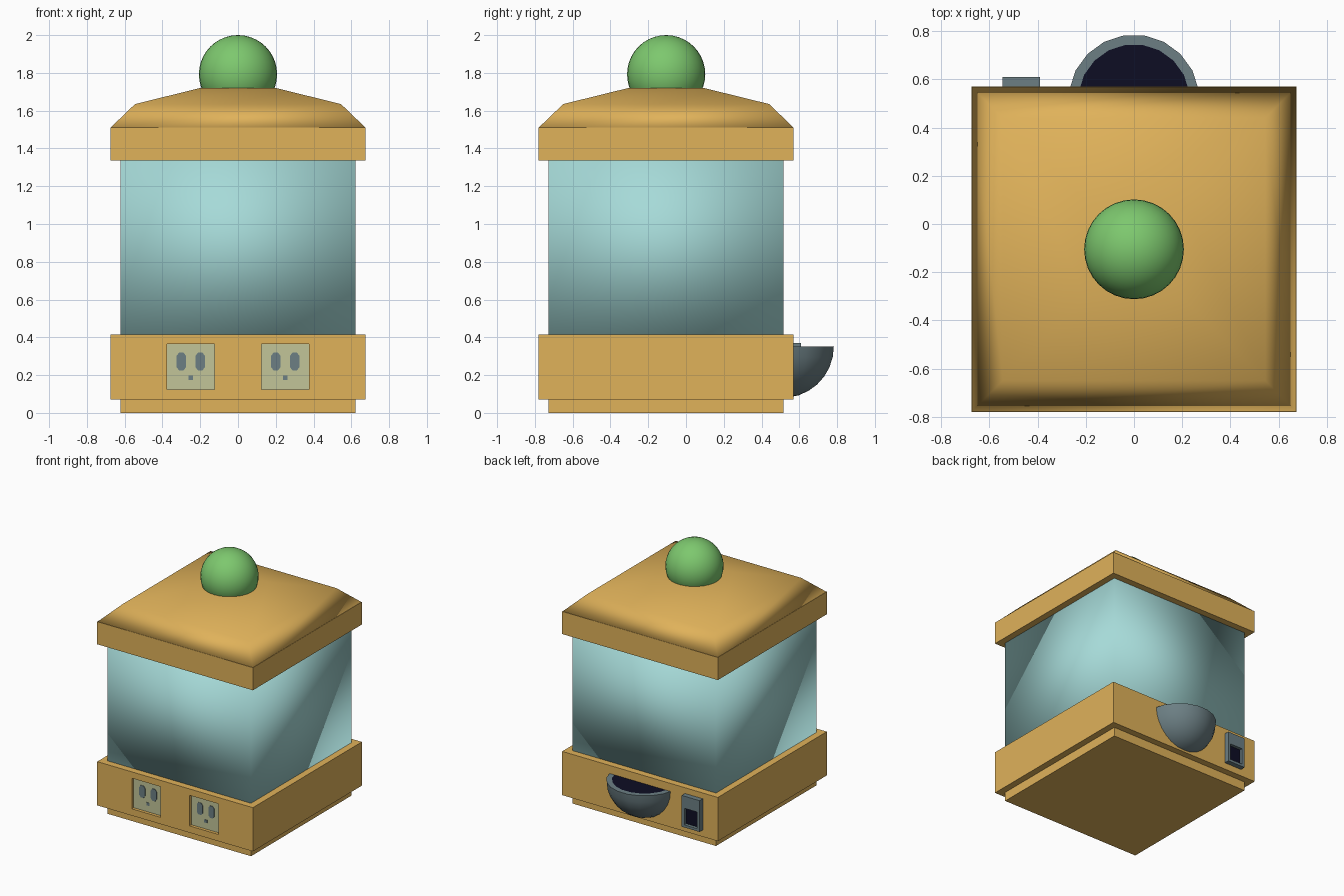
import bpy, bmesh, math
from mathutils import Vector

if "Cube" in bpy.data.objects:
    bpy.data.objects.remove(bpy.data.objects["Cube"])

CY = -0.105          # centre of the square body in y
FRONT, BACK = -0.78, 0.57


def srgb(r, g, b):
    f = lambda c: (c / 255 / 12.92) if c <= 10 else ((c / 255 + 0.055) / 1.055) ** 2.4
    return (f(r), f(g), f(b), 1)


def material(name, *rgb):
    m = bpy.data.materials.new(name)
    m.diffuse_color = srgb(*rgb)
    m.use_nodes = True
    m.node_tree.nodes["Principled BSDF"].inputs["Base Color"].default_value = m.diffuse_color
    return m


wood = material("honey wood", 224, 178, 90)
glass = material("pale aqua", 166, 218, 216)
green = material("leaf green", 125, 200, 110)
metal = material("blue grey", 108, 127, 132)
plate = material("pale khaki", 194, 197, 153)
dark = material("midnight", 13, 13, 36)


def finish(bm, name, mats, smooth=False):
    bmesh.ops.recalc_face_normals(bm, faces=bm.faces)
    for f in bm.faces:
        f.smooth = smooth
    me = bpy.data.meshes.new(name)
    bm.to_mesh(me)
    bm.free()
    for m in mats:
        me.materials.append(m)
    ob = bpy.data.objects.new(name, me)
    bpy.context.collection.objects.link(ob)
    return ob


def box(name, x, y, z, mat, smooth=False):
    bm = bmesh.new()
    bmesh.ops.create_cube(bm, size=1)
    for v in bm.verts:
        v.co = [(a[0] + a[1]) / 2 + c * (a[1] - a[0]) for a, c in zip((x, y, z), v.co)]
    return finish(bm, name, [mat], smooth)


def square(name, h, z0, z1, mat, smooth=False):
    return box(name, (-h, h), (CY - h, CY + h), (z0, z1), mat, smooth)


def cut(target, cutter):
    mod = target.modifiers.new("recess", 'BOOLEAN')
    mod.object = cutter
    mod.operation = 'DIFFERENCE'
    mod.solver = 'EXACT'
    cutter.hide_render = True
    cutter.hide_viewport = True


def rings(bm, loops, cap_mat=0):
    """Skin a stack of equal-length point loops and cap both ends."""
    vs = [[bm.verts.new(p) for p in lp] for lp in loops]
    n = len(vs[0])
    for a, b in zip(vs, vs[1:]):
        for i in range(n):
            j = (i + 1) % n
            bm.faces.new((a[i], a[j], b[j], b[i]))
    bm.faces.new(vs[0])
    bm.faces.new(vs[-1]).material_index = cap_mat


# Body: plinth, base, tank, lid band
square("plinth", 0.622, 0, 0.075, wood)
base = square("base", 0.675, 0.072, 0.415, wood)
square("tank", 0.622, 0.41, 1.34, glass, True)
square("lid_band", 0.675, 1.335, 1.512, wood)

# Sloped lid roof
bm = bmesh.new()
rings(bm, [[(sx * h, CY + sy * h, z) for sx, sy in ((-1, -1), (1, -1), (1, 1), (-1, 1))]
           for h, z in ((0.675, 1.51), (0.545, 1.635), (0.2, 1.72))])
finish(bm, "lid_roof", [wood], True)

# Ball knob
bm = bmesh.new()
bmesh.ops.create_uvsphere(bm, u_segments=32, v_segments=20, radius=0.207)
bmesh.ops.translate(bm, verts=bm.verts, vec=(0, CY, 1.793))
finish(bm, "knob", [green], True)

# Two recessed sockets on the front
DEPTH = 0.03
for side, cx in (("left", -0.25), ("right", 0.25)):
    xs, zs = (cx - 0.125, cx + 0.125), (0.125, 0.365)
    cut(base, box(side + "_socket_cutter", xs, (FRONT - 0.1, FRONT + DEPTH), zs, wood))
    y = FRONT + DEPTH
    box(side + "_socket_plate", xs, (y - 0.006, y + 0.004), zs, plate)
    for k, sx in enumerate((-0.05, 0.05)):
        # Eight-sided slot
        bm = bmesh.new()
        w, h, c, d = 0.025, 0.047, 0.012, 0.03
        pts = [(-w, -d), (-c, -h), (c, -h), (w, -d), (w, d), (c, h), (-c, h), (-w, d)]
        rings(bm, [[(cx + sx + px, yy, 0.272 + pz) for px, pz in pts]
                   for yy in (y - 0.004, y - 0.010)])
        finish(bm, f"{side}_socket_slot_{k + 1}", [metal])
    box(side + "_socket_pin", (cx - 0.013, cx + 0.013), (y - 0.010, y - 0.004),
        (0.175, 0.198), metal)

# Half bowl on the back, dark on top
bm = bmesh.new()
N, R, BY, BZ = 20, 0.272, 0.514, 0.352
prof = [(R * math.cos(a), -R * math.sin(a))
        for a in [math.radians(d) for d in (86, 72, 60, 48, 36, 24, 12, 0)]] + [(0.232, 0)]
rings(bm, [[(r * math.cos((i + 0.5) * math.tau / N), BY + r * math.sin((i + 0.5) * math.tau / N), BZ + z)
            for i in range(N)] for r, z in prof], 1)
bmesh.ops.bisect_plane(bm, geom=bm.verts[:] + bm.edges[:] + bm.faces[:],
                       plane_co=Vector((0, BACK - 0.005, 0)), plane_no=Vector((0, 1, 0)),
                       clear_inner=True)
bowl = finish(bm, "bowl", [metal, dark], True)
bowl.data.set_sharp_from_angle(angle=math.radians(40))

# Coin switch on the back: framed housing with dark recess
SX = (-0.545, -0.39)
housing = box("slot_housing", SX, (BACK - 0.01, BACK + 0.04), (0.125, 0.37), metal)
opening = ((SX[0] + 0.022, SX[1] - 0.022), (0.145, 0.275))
cut(housing, box("slot_cutter", opening[0], (BACK + 0.012, BACK + 0.1), opening[1], metal))
box("slot_opening", opening[0], (BACK + 0.01, BACK + 0.016), opening[1], dark)
